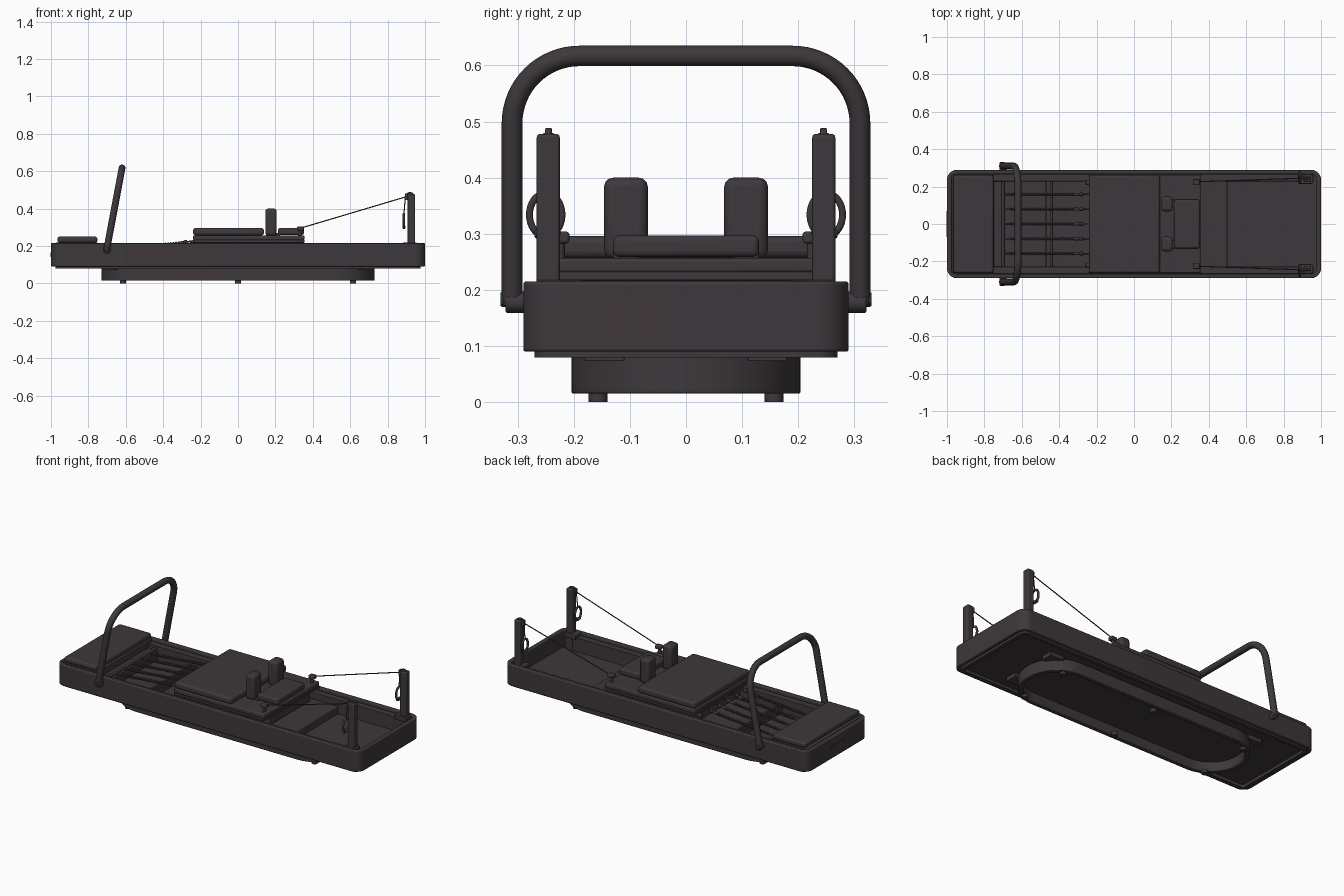
import bpy, bmesh, math
from mathutils import Vector

if "Cube" in bpy.data.objects:
    bpy.data.objects.remove(bpy.data.objects["Cube"])

mat = bpy.data.materials.new("dark_plum_grey")
mat.use_nodes = True
COLOUR = (0.048, 0.039, 0.044, 1)
mat.diffuse_color = COLOUR
mat.node_tree.nodes["Principled BSDF"].inputs["Base Color"].default_value = COLOUR


def finish(obj, bevel=0.0, segments=3):
    """Colour, soften and shade one part."""
    obj.data.materials.append(mat)
    if bevel:
        m = obj.modifiers.new("soft_edges", "BEVEL")
        m.width, m.segments, m.limit_method = bevel, segments, "ANGLE"
        m.angle_limit = math.radians(40)
    bpy.ops.object.select_all(action="DESELECT")
    obj.select_set(True)
    bpy.context.view_layer.objects.active = obj
    bpy.ops.object.shade_smooth_by_angle(angle=math.radians(40))
    return obj


def from_bmesh(name, bm, bevel=0.0):
    bmesh.ops.recalc_face_normals(bm, faces=bm.faces)
    me = bpy.data.meshes.new(name)
    bm.to_mesh(me)
    bm.free()
    obj = bpy.data.objects.new(name, me)
    bpy.context.collection.objects.link(obj)
    return finish(obj, bevel)


def box(name, x, y, z, bevel=0.004):
    """Box from (low, high) pairs on each axis."""
    bm = bmesh.new()
    bmesh.ops.create_cube(bm, size=1)
    for v in bm.verts:
        v.co = [(a + b) / 2 + c * (b - a) for (a, b), c in zip((x, y, z), v.co)]
    return from_bmesh(name, bm, bevel)


def rod(name, a, b, r, sides=20, bevel=0.0):
    """Cylinder between two points."""
    a, b = Vector(a), Vector(b)
    bpy.ops.mesh.primitive_cylinder_add(vertices=sides, radius=r, depth=(b - a).length,
                                        location=(a + b) / 2)
    obj = bpy.context.object
    obj.name = name
    obj.rotation_euler = (b - a).to_track_quat("Z", "Y").to_euler()
    return finish(obj, bevel, 2)


def tube(name, points, r, res=4, cyclic=False):
    """Round tube along a path."""
    cu = bpy.data.curves.new(name, "CURVE")
    cu.dimensions, cu.bevel_depth, cu.bevel_resolution = "3D", r, res
    cu.use_fill_caps = True
    sp = cu.splines.new("POLY")
    sp.points.add(len(points) - 1)
    for p, co in zip(sp.points, points):
        p.co = (*co, 1)
    sp.use_cyclic_u = cyclic
    obj = bpy.data.objects.new(name, cu)
    bpy.context.collection.objects.link(obj)
    bpy.ops.object.select_all(action="DESELECT")
    obj.select_set(True)
    bpy.context.view_layer.objects.active = obj
    bpy.ops.object.convert(target="MESH")
    return finish(bpy.context.object)


def outline(hx, hy, r, n=12):
    """Rounded rectangle, anticlockwise."""
    pts = []
    for i, (sx, sy) in enumerate(((1, 1), (-1, 1), (-1, -1), (1, -1))):
        for k in range(n + 1):
            a = math.pi / 2 * (i + k / n)
            pts.append((sx * (hx - r) + r * math.cos(a), sy * (hy - r) + r * math.sin(a)))
    return pts


def ring(name, hx, hy, r, wall, z0, z1, bevel=0.004):
    """Rounded rectangular wall, open above and below."""
    bm = bmesh.new()
    loops = []
    for inset, z in ((0, z0), (0, z1), (wall, z1), (wall, z0)):
        pts = outline(hx - inset, hy - inset, r - inset)
        loops.append([bm.verts.new((x, y, z)) for x, y in pts])
    n = len(loops[0])
    for a, b in zip(loops, loops[1:] + loops[:1]):
        for i in range(n):
            j = (i + 1) % n
            bm.faces.new((a[i], a[j], b[j], b[i]))
    return from_bmesh(name, bm, bevel)


def slab(name, hx, hy, r, z0, z1):
    """Solid rounded rectangle."""
    bm = bmesh.new()
    f = bm.faces.new([bm.verts.new((x, y, z0)) for x, y in outline(hx, hy, r)])
    top = bmesh.ops.extrude_face_region(bm, geom=[f])["geom"]
    bmesh.ops.translate(bm, vec=(0, 0, z1 - z0),
                        verts=[v for v in top if isinstance(v, bmesh.types.BMVert)])
    return from_bmesh(name, bm)


# Frame tray, floor and underside lip
ring("frame_wall", 1.0, 0.29, 0.055, 0.024, 0.09, 0.215, 0.005)
slab("frame_floor", 0.98, 0.27, 0.036, 0.097, 0.115)
ring("underside_lip", 0.975, 0.27, 0.036, 0.022, 0.08, 0.1, 0)
box("end_handle_slot", (-1.003, -0.99), (-0.07, 0.07), (0.14, 0.165), 0.002)

# Oval plinth and feet
ring("plinth_wall", 0.73, 0.204, 0.2, 0.028, 0.015, 0.085)
slab("plinth_floor", 0.71, 0.185, 0.18, 0.07, 0.1)
for s in (-1, 1):
    for x in (-0.615, 0, 0.615):
        rod("foot", (x, s * 0.157, 0), (x, s * 0.157, 0.02), 0.017)
    for e in (-1, 1):
        box("plinth_bracket", sorted((e * 0.63, e * 0.72)), sorted((s * 0.11, s * 0.18)),
            (0.073, 0.098), 0.002)

# Rails along the inner walls, end platforms
for s in (-1, 1):
    box("rail", (-0.96, 0.96), sorted((s * 0.228, s * 0.267)), (0.11, 0.198), 0.003)
box("foot_platform", (-0.975, -0.75), (-0.262, 0.262), (0.12, 0.218))
box("foot_platform_pad", (-0.965, -0.752), (-0.262, 0.262), (0.218, 0.25), 0.011)
box("spring_bar_mount", (-0.75, -0.69), (-0.23, 0.23), (0.115, 0.175))
box("floor_step", (-0.02, 0.5), (-0.23, 0.23), (0.11, 0.16))
for x in (-0.47, -0.44):
    box("cross_bar", (x - 0.006, x + 0.006), (-0.23, 0.23), (0.115, 0.15), 0.002)
rod("spring_bar", (-0.7, -0.23, 0.185), (-0.7, 0.23, 0.185), 0.009)

# Springs with end hooks
for i in range(5):
    y = (i - 2) * 0.079
    a, b = Vector((-0.66, y, 0.185)), Vector((-0.32, y, 0.215))
    turns, steps = 24, 10
    coil = []
    for k in range(turns * steps + 1):
        t = 2 * math.pi * k / steps
        coil.append(a.lerp(b, k / (turns * steps)) + Vector((0, math.cos(t), math.sin(t))) * 0.0065)
    tube("spring", coil, 0.003, 1)
    rod("spring_core", a, b, 0.005, 8)
    rod("spring_hook", (-0.71, y, 0.182), a, 0.005, 10)
    rod("spring_collar", b, b + Vector((0.03, 0, 0.004)), 0.008, 12, 0.002)
    rod("spring_stem", b, (-0.235, y, 0.228), 0.004, 10)
    rod("spring_knob", (-0.29, y, 0.22), (-0.272, y, 0.223), 0.01, 12, 0.003)

# Sliding carriage
box("carriage_chassis", (-0.23, 0.345), (-0.186, 0.186), (0.165, 0.222))
box("carriage_plate", (-0.24, 0.355), (-0.262, 0.262), (0.217, 0.232), 0.003)
box("carriage_deck", (-0.24, 0.355), (-0.262, 0.262), (0.23, 0.257), 0.007)
box("carriage_cushion", (-0.24, 0.138), (-0.262, 0.262), (0.257, 0.296), 0.012)
box("head_cushion", (0.215, 0.352), (-0.13, 0.13), (0.259, 0.297), 0.01)

for s in (-1, 1):
    # Shoulder rests, carriage wheels and bumpers
    box("shoulder_rest", (0.146, 0.207), sorted((s * 0.068, s * 0.146)), (0.255, 0.4), 0.016)
    box("shoulder_rest_foot", (0.15, 0.225), sorted((s * 0.085, s * 0.13)), (0.255, 0.27), 0.004)
    for x in (-0.16, 0.28):
        rod("carriage_wheel", (x, s * 0.2, 0.206), (x, s * 0.225, 0.206), 0.014)
    rod("carriage_bumper", (-0.258, s * 0.22, 0.21), (-0.23, s * 0.22, 0.21), 0.012, 16, 0.003)

    # Rope cleat on the carriage
    rod("rope_cleat_base", (0.33, s * 0.225, 0.25), (0.33, s * 0.225, 0.285), 0.009)
    box("rope_cleat", (0.315, 0.352), sorted((s * 0.208, s * 0.24)), (0.283, 0.304), 0.005)

    # Pulley posts
    box("pulley_post", (0.907, 0.947), sorted((s * 0.225, s * 0.266)), (0.11, 0.478), 0.006)
    rod("pulley_wheel", (0.92, s * 0.239, 0.467), (0.92, s * 0.251, 0.467), 0.022, 24, 0.003)
    box("pulley_bracket", (0.892, 0.915), sorted((s * 0.235, s * 0.255)), (0.445, 0.48), 0.003)
    box("post_foot", (0.88, 0.955), sorted((s * 0.215, s * 0.267)), (0.19, 0.218), 0.004)

    # Rope and hanging hand loop
    rod("rope", (0.34, s * 0.226, 0.297), (0.905, s * 0.245, 0.465), 0.003, 8)
    rod("loop_cord", (0.887, s * 0.248, 0.37), (0.895, s * 0.246, 0.465), 0.003, 8)
    loop = [(0.887, s * 0.25 + 0.029 * math.cos(t), 0.334 + 0.038 * math.sin(t))
            for t in (2 * math.pi * k / 32 for k in range(32))]
    tube("hand_loop", loop, 0.0065, 3, True)
    rod("loop_grip", (0.887, s * 0.25 - 0.02, 0.301), (0.887, s * 0.25 + 0.02, 0.301), 0.009, 16, 0.003)

    # Foot bar pivots
    rod("foot_bar_pivot", (-0.7, s * 0.28, 0.178), (-0.7, s * 0.322, 0.178), 0.019, 24, 0.004)
    rod("foot_bar_knob", (-0.705, s * 0.318, 0.183), (-0.705, s * 0.331, 0.183), 0.013, 16, 0.003)

# Foot bar: tilted arch
half = [(0.31, 0.175)]
for k in range(17):
    a = math.pi / 2 * k / 16
    half.append((0.19 + 0.12 * math.cos(a), 0.497 + 0.12 * math.sin(a)))
arch = half + [(-y, z) for y, z in reversed(half)]
tube("foot_bar", [(-0.703 + (z - 0.175) * 0.188, y, z) for y, z in arch], 0.0185, 5)
